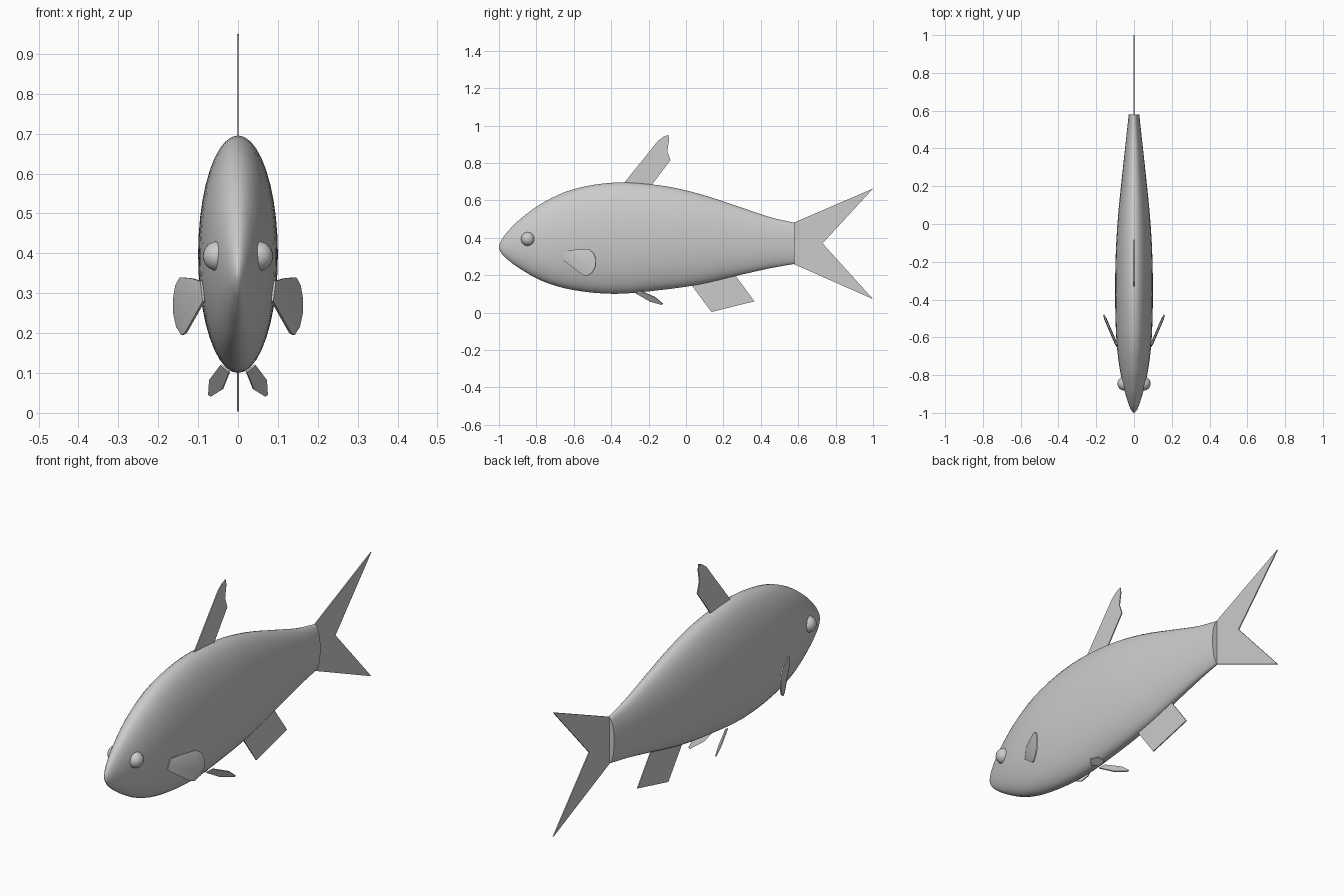
import bpy, bmesh, math
from mathutils import Vector

if "Cube" in bpy.data.objects:
    bpy.data.objects.remove(bpy.data.objects["Cube"], do_unlink=True)

grey = bpy.data.materials.new("plain grey")
grey.use_nodes = True
grey.diffuse_color = (0.6, 0.6, 0.6, 1)
grey.node_tree.nodes["Principled BSDF"].inputs["Base Color"].default_value = (0.6, 0.6, 0.6, 1)


def finish(bm, name, mirrored=False, smooth=30):
    bmesh.ops.recalc_face_normals(bm, faces=bm.faces)
    mesh = bpy.data.meshes.new(name)
    bm.to_mesh(mesh)
    bm.free()
    mesh.materials.append(grey)
    obj = bpy.data.objects.new(name, mesh)
    bpy.context.collection.objects.link(obj)
    if mirrored:
        obj.modifiers.new("mirror", "MIRROR")
    bpy.ops.object.select_all(action="DESELECT")
    obj.select_set(True)
    bpy.context.view_layer.objects.active = obj
    bpy.ops.object.shade_smooth_by_angle(angle=math.radians(smooth))
    return obj


def spline(p, q, r, s, t):
    return 0.5 * (2 * q + (r - p) * t + (2 * p - 5 * q + 4 * r - s) * t * t
                  + (3 * q - p - 3 * r + s) * t ** 3)


def fin(name, points, thickness, mirrored=False, dome=0):
    """Thin plate from a planar outline, optionally thickened towards the middle."""
    bm = bmesh.new()
    pts = [Vector(p) for p in points]
    normal = sum((pts[i - 1].cross(pts[i]) for i in range(len(pts))), Vector()).normalized()
    sides = [[bm.verts.new(p + normal * thickness * k) for p in pts] for k in (-0.5, 0.5)]
    caps = [bm.faces.new(sides[0][::-1]), bm.faces.new(sides[1])]
    for i in range(len(pts)):
        bm.faces.new((sides[0][i - 1], sides[0][i], sides[1][i], sides[1][i - 1]))
    if dome:
        bm.normal_update()
        bmesh.ops.inset_individual(bm, faces=caps, thickness=0.025, depth=dome)
    return finish(bm, name, mirrored)


# Body: elliptical sections as (y, top, bottom, half width)
stations = [
    (-1, .35, .35, 0), (-.985, .39, .315, .015), (-.95, .437, .28, .03),
    (-.88, .505, .23, .051), (-.76, .59, .165, .077), (-.6, .66, .12, .094),
    (-.38, .695, .1, .1), (-.14, .68, .12, .096), (.07, .635, .15, .082),
    (.285, .565, .2, .06), (.45, .51, .237, .042), (.58, .48, .26, .028)]
S = [Vector(s) for s in stations]
S = [Vector((-.985, .315, .39, -.015))] + S + [2 * S[-1] - S[-2]]
STEPS, SIDES = 4, 40
sections = [spline(*S[i:i + 4], k / STEPS) for i in range(len(S) - 3) for k in range(STEPS)]
sections.append(S[-2])
bm = bmesh.new()
tip = bm.verts.new((0, sections[0][0], sections[0][1]))
rings = []
for y, top, low, half in sections[1:]:
    angles = [math.tau * j / SIDES for j in range(SIDES)]
    rings.append([bm.verts.new((half * math.sin(a), y,
                                (top + low) / 2 + (top - low) / 2 * math.cos(a))) for a in angles])
for j in range(SIDES):
    bm.faces.new((tip, rings[0][j - 1], rings[0][j]))
    for a, b in zip(rings, rings[1:]):
        bm.faces.new((a[j - 1], a[j], b[j], b[j - 1]))
bm.faces.new(rings[-1])
finish(bm, "body", smooth=50)

# Eyes
bm = bmesh.new()
bmesh.ops.create_uvsphere(bm, u_segments=24, v_segments=16, radius=0.037)
bmesh.ops.translate(bm, verts=bm.verts, vec=(.051, -.845, .393))
finish(bm, "eyes", mirrored=True)

# Fins on the centre line, outlined as (y, z)
centre_fins = {
    "tail_fin": [(.57, .478), (1, .663), (.73, .37), (1, .072), (.57, .262)],
    "dorsal_fin": [(-.35, .67), (-.185, .874), (-.15, .918), (-.12, .94), (-.093, .95),
                   (-.091, .92), (-.1, .864), (-.083, .815), (-.2, .66)],
    "anal_fin": [(.02, .16), (.136, .003), (.366, .06), (.255, .21)],
}
for name, outline in centre_fins.items():
    fin(name, [(0, y, z) for y, z in outline], 0.005)

# Pectoral fins sweep outwards to the rear
pectoral = [(-.655, .28), (-.64, .33), (-.59, .337), (-.52, .34), (-.495, .32),
            (-.481, .285), (-.482, .25), (-.5, .215), (-.53, .195), (-.55, .2)]
fin("pectoral_fins", [(.09 + (y + .645) * .43, y, z) for y, z in pectoral],
    0.006, mirrored=True, dome=0.004)

# Pelvic fins splay down and back
root, end = Vector((.032, -.26, .112)), Vector((.07, -.125, .044))
across = Vector((.016, .012, .012))
fin("pelvic_fins", [root - across * .7, root + (end - root) * .6 - across, end - across * .2,
                    end + across * .2, root + (end - root) * .6 + across, root + across * .7],
    0.005, mirrored=True)
